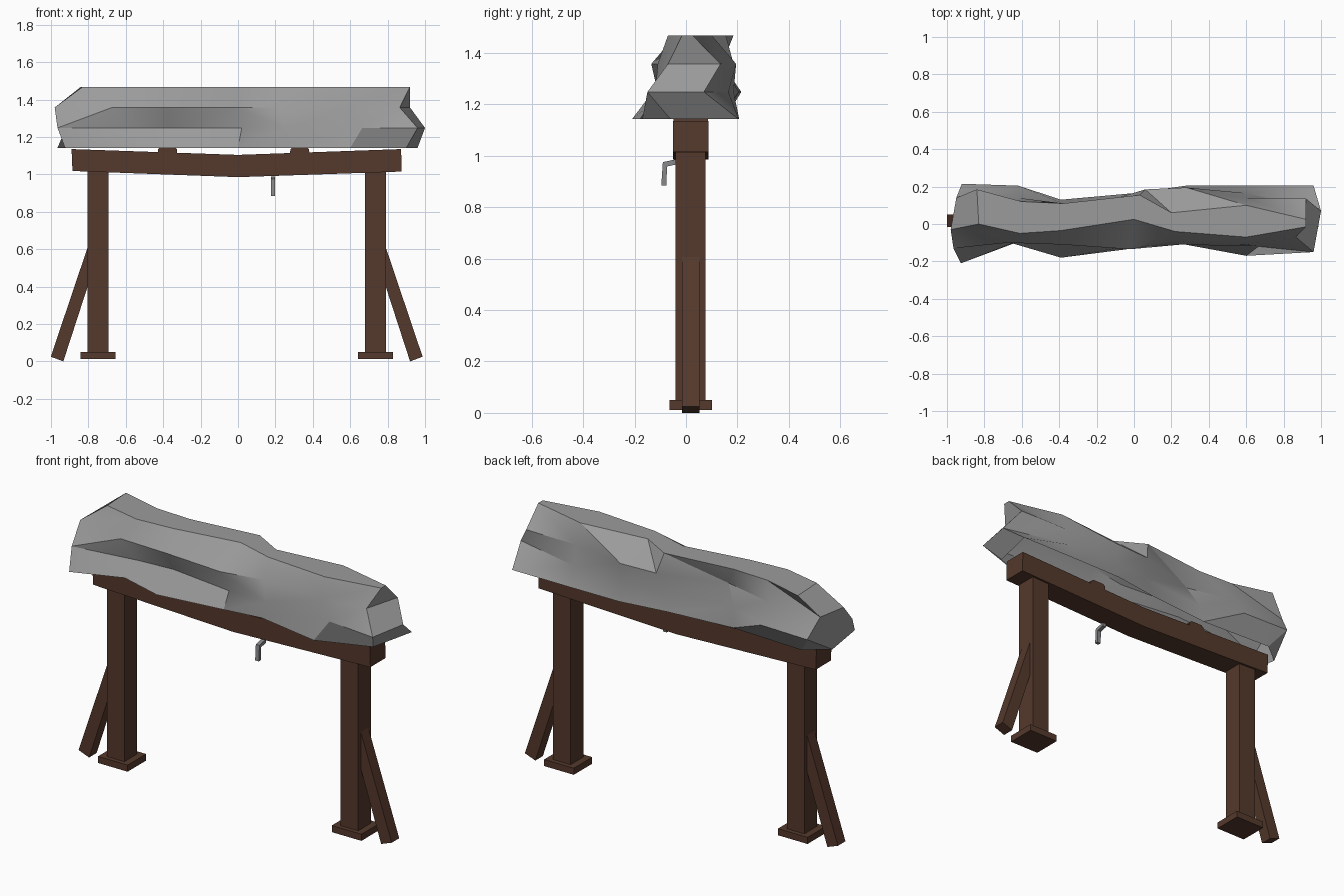
import bpy, bmesh, math

if "Cube" in bpy.data.objects:
    bpy.data.objects.remove(bpy.data.objects["Cube"])


def material(name, color):
    m = bpy.data.materials.new(name)
    m.diffuse_color = (*color, 1)
    m.use_nodes = True
    m.node_tree.nodes["Principled BSDF"].inputs["Base Color"].default_value = m.diffuse_color
    return m


WOOD = material("dark_wood", (0.090, 0.041, 0.025))
STONE = material("grey_stone", (0.33, 0.33, 0.33))
METAL = material("dull_metal", (0.25, 0.25, 0.26))
MID = -0.007          # centre of the frame in x


def finish(bm, name, mat):
    bmesh.ops.recalc_face_normals(bm, faces=bm.faces)
    me = bpy.data.meshes.new(name)
    bm.to_mesh(me)
    bm.free()
    me.materials.append(mat)
    ob = bpy.data.objects.new(name, me)
    bpy.context.collection.objects.link(ob)
    return ob


def prism(name, pts, lo, hi, mat, axis="y"):
    """Extrude an xz outline along y, or a yz outline along x."""
    bm = bmesh.new()
    rings = []
    for d in (lo, hi):
        rings.append([bm.verts.new((a, d, z) if axis == "y" else (d, a, z))
                      for a, z in pts])
    n = len(pts)
    for i in range(n):
        j = (i + 1) % n
        bm.faces.new((rings[0][i], rings[0][j], rings[1][j], rings[1][i]))
    for r in rings:
        bm.faces.new(r)
    return finish(bm, name, mat)


def box(name, x, y, z, mat):
    return prism(name, [(x[0], z[0]), (x[1], z[0]), (x[1], z[1]), (x[0], z[1])],
                 y[0], y[1], mat)


# Posts, feet and slanted braces on both sides
for s, side in ((-1, "left"), (1, "right")):
    c = MID + s * 0.742
    box(side + "_post", (c - 0.056, c + 0.056), (-0.04, 0.076), (0.03, 1.03), WOOD)
    box(side + "_foot", (c - 0.094, c + 0.094), (-0.065, 0.102), (0.012, 0.05), WOOD)
    brace = [(0.994, 0.025), (0.78, 0.66), (0.77, 0.483), (0.927, 0.0)]
    prism(side + "_brace", [(MID + s * x, z) for x, z in brace], -0.016, 0.052, WOOD)

# Sagging cross beam with two support blocks
prism("cross_beam", [(-0.885, 1.018), (0, 0.985), (0.875, 1.015),
                     (0.872, 1.135), (0, 1.104), (-0.89, 1.135)], -0.05, 0.088, WOOD)
for x, side in ((-0.377, "left"), (0.33, "right")):
    prism(side + "_support_block", [(x - 0.053, 1.09), (x + 0.053, 1.09),
          (x + 0.05, 1.135), (x + 0.035, 1.147), (x - 0.035, 1.147), (x - 0.05, 1.135)],
          -0.048, 0.086, WOOD)

# Bent metal hook at the front of the beam
prism("hook", [(-0.03, 0.988), (-0.09, 0.975), (-0.096, 0.885), (-0.076, 0.885),
               (-0.074, 0.958), (-0.03, 0.968)], 0.176, 0.199, METAL, "x")

# Rough stone slab: rows of (x, y) along its length, front rows then back rows
Z = (1.142, 1.248, 1.357, 1.468)
front = [
    [(-.925, -.21), (-.645, -.105), (-.39, -.18), (0, -.13), (.22, -.10), (.6, -.17), (.9, -.06)],
    [(-.965, -.13), (-.58, -.075), (-.37, -.06), (.02, -.11), (.25, -.11), (.665, -.12), (.96, -.15)],
    [(-.98, -.03), (-.675, -.10), (-.38, -.11), (-.02, -.135), (.22, -.09), (.6, -.11), (.865, -.07)],
    [(-.83, 0), (-.61, -.05), (-.39, -.035), (0, .025), (.22, -.04), (.6, -.07), (.92, -.015)]]
back = [
    [(-.965, .05), (-.84, .15), (-.39, .13), (0, .165), (.28, .205), (.6, .207), (.96, .205)],
    [(-.92, .215), (-.62, .205), (-.38, .11), (.05, .15), (.28, .185), (.6, .165), (1.0, .07)],
    [(-.95, .14), (-.62, .14), (-.32, .07), (.06, .185), (.28, .195), (.6, .14), (.92, .135)],
    [(-.84, .185), (-.60, .12), (-.38, .11), (.03, .155), (.2, .06), (.6, .10), (.92, .025)]]
bm = bmesh.new()
rows = [[bm.verts.new((x, y, z)) for x, y in row]
        for row, z in list(zip(front, Z)) + list(zip(back, Z))[::-1]]
for i in range(7):                 # the underside stays open
    a, b = rows[i], rows[i + 1]
    for k in range(6):
        if i == 4 or (i, k) == (1, 3):      # chipped faces, split one way
            bm.faces.new((a[k], a[k + 1], b[k]))
            bm.faces.new((a[k + 1], b[k + 1], b[k]))
        elif i in (1, 6):                   # and the other way
            bm.faces.new((a[k], a[k + 1], b[k + 1]))
            bm.faces.new((a[k], b[k + 1], b[k]))
        else:
            bm.faces.new((a[k], a[k + 1], b[k + 1], b[k]))
# end caps as strips joining front and back
for k in (0, 6):
    for i in range(3):
        bm.faces.new((rows[i][k], rows[i + 1][k], rows[6 - i][k], rows[7 - i][k]))
slab = finish(bm, "stone_slab", STONE)
bpy.context.view_layer.objects.active = slab
slab.select_set(True)
bpy.ops.object.shade_smooth_by_angle(angle=math.radians(30))
